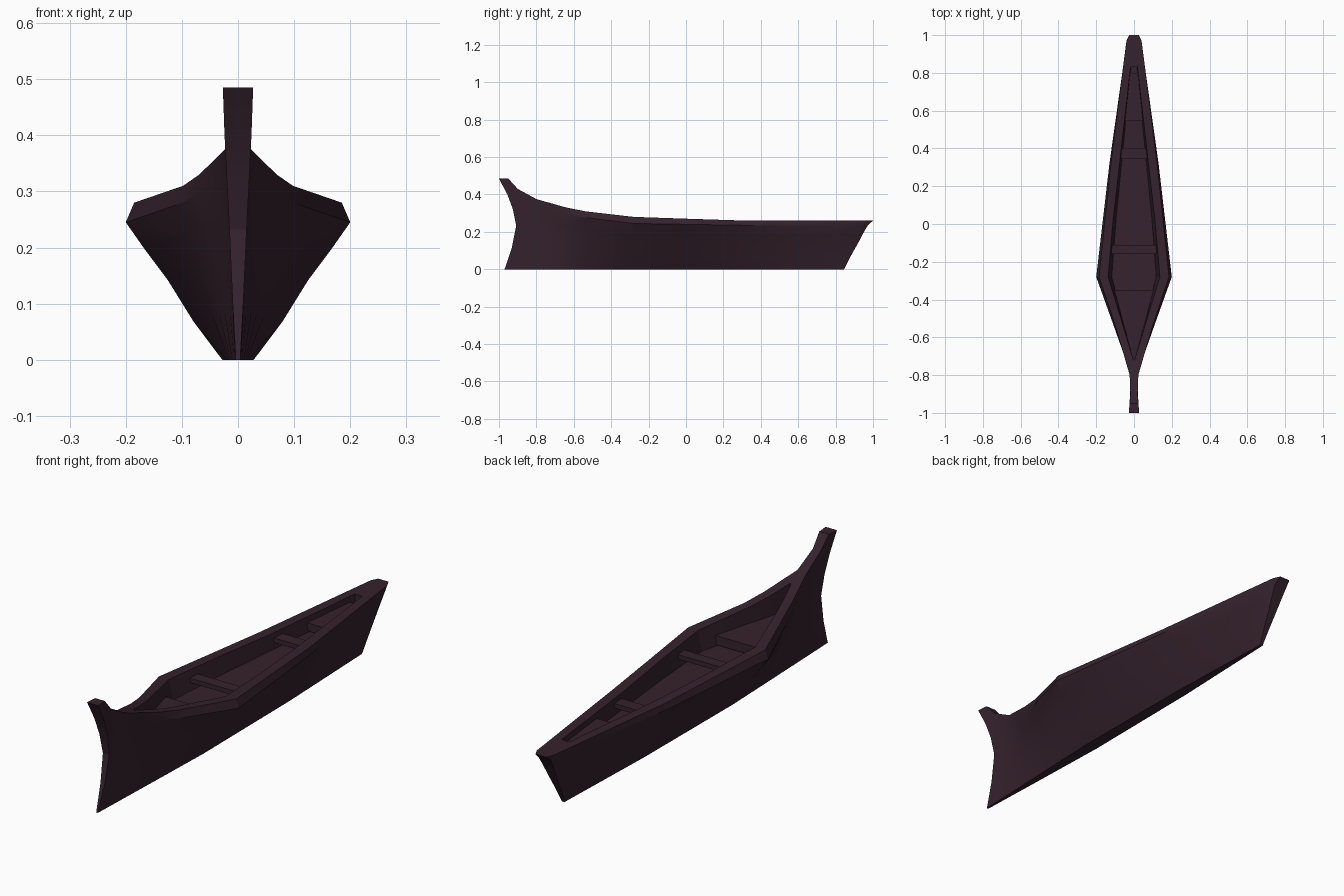
import bpy, bmesh

if "Cube" in bpy.data.objects:
    bpy.data.objects.remove(bpy.data.objects["Cube"])

wood = bpy.data.materials.new("dark plum wood")
wood.diffuse_color = (0.036, 0.016, 0.026, 1)
wood.use_nodes = True
wood.node_tree.nodes["Principled BSDF"].inputs["Base Color"].default_value = wood.diffuse_color


def interp(table, s):
    """Piecewise linear lookup in a list of (position, value)."""
    for (a, u), (b, v) in zip(table, table[1:]):
        if s <= b:
            return u + (v - u) * max(0, (s - a) / (b - a))
    return table[-1][1]


# Hull shape curves along the length
sheer = [(-1, .485), (-.95, .485), (-.9, .43), (-.8, .375), (-.64, .33), (-.54, .31), (-.28, .28), (.3, .26), (1, .26)]
drop = [(-1, .085), (-.8, .045), (-.54, .033), (-.28, .035), (.3, .025), (1, .025)]
beam = [(-1, .024), (-.9, .019), (-.8, .024), (-.54, .107), (-.28, .2), (.32, .13), (.97, .042), (1, .03)]
top_beam = [(-1, .027), (-.9, .019), (-.8, .023), (-.54, .098), (-.28, .185), (.32, .122), (.97, .04), (1, .025)]
keel = [(-1, .004), (-.28, .028), (.32, .024), (1, .006)]
opening = [(-.72, .003), (-.26, .143), (.83, .018)]
# Section levels: height share, width share, stem y, stern y
levels = [(0, 0, -.97, .845), (.28, .3, -.932, .878), (.58, .565, -.908, .918),
          (.8, .8, -.925, .945), (1, 1, -.955, .972)]
stations = [-1, -.95, -.9, -.8, -.72, -.64, -.54, -.28, .02, .32, .83, .97, 1]
FLOOR = .195


def shear(s, stem, stern):
    """Shift a station so the ends follow the raked stem and stern."""
    if s < -.54:
        return stem + (s + 1) / .46 * (-.54 - stem)
    if s > .32:
        return .32 + (s - .32) / .68 * (stern - .32)
    return s


def finish(bm, name, smooth=False):
    bmesh.ops.recalc_face_normals(bm, faces=bm.faces)
    me = bpy.data.meshes.new(name)
    bm.to_mesh(me)
    bm.free()
    me.materials.append(wood)
    ob = bpy.data.objects.new(name, me)
    bpy.context.collection.objects.link(ob)
    if smooth:
        bpy.context.view_layer.objects.active = ob
        ob.select_set(True)
        bpy.ops.object.shade_smooth_by_angle(angle=0.35)
        ob.select_set(False)


# Hull with rail and hollow interior
bm = bmesh.new()
rows = []
for s in stations:
    top = interp(sheer, s)
    low = top - interp(drop, s)
    k, w = interp(keel, s), interp(beam, s)
    pts = [(k + (w - k) * f, shear(s, a, b), low * h) for h, f, a, b in levels]
    pts.append((interp(top_beam, s), s, top))
    if -.72 <= s <= .83:
        o = interp(opening, s)
        pts += [(o, s, top), (o * .86, s, FLOOR)]
    rows.append([[bm.verts.new((x * side, y, z)) for x, y, z in pts] for side in (-1, 1)])

for a, b in zip(rows, rows[1:]):
    for side in (0, 1):
        p, q = a[side], b[side]
        for i in range(min(len(p), len(q)) - 1):
            bm.faces.new((p[i], p[i + 1], q[i + 1], q[i]))
    bm.faces.new((a[0][0], b[0][0], b[1][0], a[1][0]))                # bottom
    n = min(len(a[0]), len(b[0])) - 1
    bm.faces.new((a[0][n], b[0][n], b[1][n], a[1][n]))                # floor or end deck
for r in (rows[0], rows[-1]):                                         # stem and transom
    for i in range(5):
        bm.faces.new((r[0][i], r[0][i + 1], r[1][i + 1], r[1][i]))
for r in (rows[stations.index(-.72)], rows[stations.index(.83)]):     # ends of the opening
    for i in (5, 6):
        bm.faces.new((r[0][i], r[0][i + 1], r[1][i + 1], r[1][i]))
finish(bm, "hull", True)


# Boards fitted across the inside
def board(name, y0, y1, top, thick):
    ys = [y0] + [y for y in (-.26,) if y0 < y < y1] + [y1]
    bm = bmesh.new()
    outline = [(interp(opening, y) * .95, y) for y in ys] + [(-interp(opening, y) * .95, y) for y in reversed(ys)]
    f = bm.faces.new([bm.verts.new((x, y, top)) for x, y in outline])
    ext = bmesh.ops.extrude_face_region(bm, geom=[f])
    for v in ext["geom"]:
        if isinstance(v, bmesh.types.BMVert):
            v.co.z -= thick
    finish(bm, name)


board("bow_deck", -.715, -.35, .24, .04)
board("front_seat", -.16, -.11, .245, .02)
board("rear_seat", .345, .4, .24, .02)
board("stern_deck", .545, .8, .235, .035)
